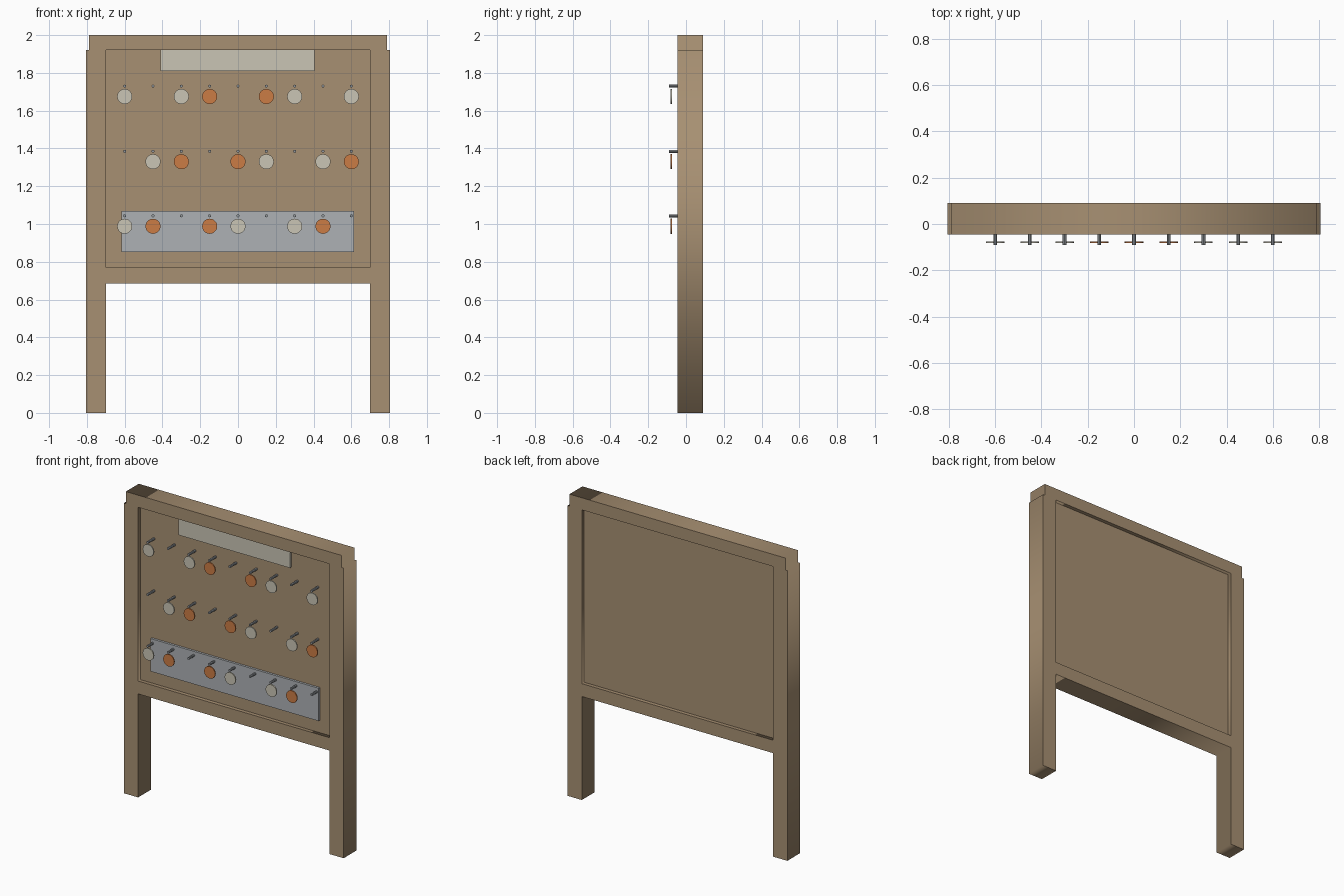
import bpy
import math

cube = bpy.data.objects.get("Cube")
if cube:
    bpy.data.objects.remove(cube, do_unlink=True)


def material(name, color):
    m = bpy.data.materials.new(name)
    m.use_nodes = True
    m.diffuse_color = (*color, 1)
    m.node_tree.nodes["Principled BSDF"].inputs["Base Color"].default_value = (*color, 1)
    return m


wood = material("wood", (0.39, 0.28, 0.17))
cream = material("cream", (0.59, 0.56, 0.46))
steel = material("steel", (0.42, 0.44, 0.46))
dark_steel = material("dark steel", (0.30, 0.32, 0.34))
orange = material("orange", (0.60, 0.20, 0.06))


def box(name, x, y, z, mat):
    """Box from (min, max) ranges on each axis."""
    spans = (x, y, z)
    bpy.ops.mesh.primitive_cube_add(size=1, location=[(a + b) / 2 for a, b in spans])
    ob = bpy.context.object
    ob.name = name
    ob.scale = [b - a for a, b in spans]
    ob.data.materials.append(mat)


def rod(name, x, z, y, radius, sides, mat):
    """Cylinder lying along y, between a (min, max) range."""
    bpy.ops.mesh.primitive_cylinder_add(
        vertices=sides, radius=radius, depth=y[1] - y[0],
        location=(x, sum(y) / 2, z), rotation=(math.pi / 2, 0, 0))
    ob = bpy.context.object
    ob.name = name
    ob.data.materials.append(mat)
    bpy.ops.object.shade_smooth_by_angle(angle=math.radians(40))


# Frame: outline with legs and top beam, plus the panel opening
half = [(0.79, 2.0), (0.79, 1.92), (0.805, 1.92), (0.805, 0), (0.70, 0), (0.70, 0.685)]
outline = half + [(-x, z) for x, z in reversed(half)]
opening = [(0.70, 0.77), (0.70, 1.92), (-0.70, 1.92), (-0.70, 0.77)]
curve = bpy.data.curves.new("frame", "CURVE")
curve.dimensions = "2D"
curve.fill_mode = "BOTH"
curve.extrude = 0.0675
for loop in (outline, opening):
    spline = curve.splines.new("POLY")
    spline.points.add(len(loop) - 1)
    for point, (x, z) in zip(spline.points, loop):
        point.co = (x, z, 0, 1)
    spline.use_cyclic_u = True
frame = bpy.data.objects.new("frame", curve)
frame.location.y = 0.0225
frame.rotation_euler.x = math.pi / 2
curve.materials.append(wood)
bpy.context.collection.objects.link(frame)
bpy.ops.object.select_all(action="DESELECT")
frame.select_set(True)
bpy.context.view_layer.objects.active = frame
bpy.ops.object.convert(target="MESH")

# Recessed panel and its two plates
box("back_panel", (-0.70, 0.70), (-0.02, 0.065), (0.77, 1.92), wood)
box("title_plate", (-0.41, 0.405), (-0.035, -0.02), (1.81, 1.92), cream)
box("lower_plate", (-0.617, 0.615), (-0.035, -0.02), (0.853, 1.07), steel)

# Rows of pegs with hanging tags: c = cream, o = orange, - = bare peg
rows = [(1.73, "c-co-oc-c"), (1.385, "-co-oc-co"), (1.043, "co-oc-co-")]
tags = {"c": cream, "o": orange}
for z, pattern in rows:
    for i, kind in enumerate(pattern):
        x = (i - 4) * 0.15
        rod("peg", x, z, (-0.09, -0.01), 0.008, 8, dark_steel)
        if kind in tags:
            rod("tag", x, z - 0.055, (-0.083, -0.075), 0.04, 20, tags[kind])
